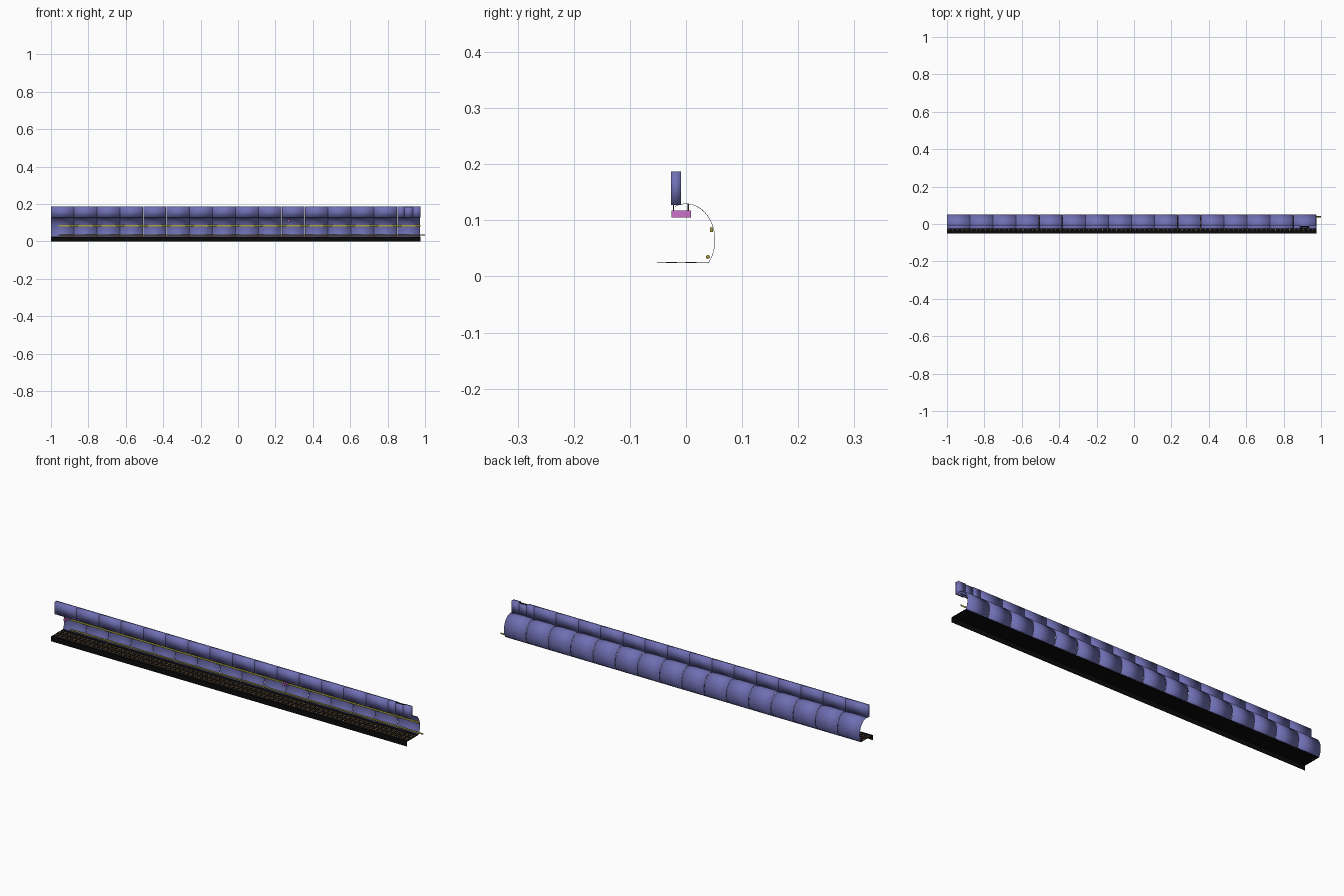
import bpy, bmesh, math

if "Cube" in bpy.data.objects:
    bpy.data.objects.remove(bpy.data.objects["Cube"])

N, X0, X1 = 16, -1.0, 0.975
SEG = (X1 - X0) / N
GAP = 0.0012


def mat(name, rgb):
    m = bpy.data.materials.new(name)
    m.diffuse_color = (*rgb, 1)
    m.use_nodes = True
    m.node_tree.nodes["Principled BSDF"].inputs["Base Color"].default_value = m.diffuse_color
    return m


BLUE = mat("blue_panel", (0.16, 0.16, 0.46))
BLACK = mat("black_floor", (0.003, 0.003, 0.003))
YELLOW = mat("yellow_pipe", (0.40, 0.36, 0.04))
BROWN = mat("brown_track", (0.35, 0.17, 0.05))
PINK = mat("pink_sign", (0.62, 0.16, 0.60))
DARK = mat("dark_metal", (0.03, 0.03, 0.04))


def finish(name, bm, material, smooth=False):
    bmesh.ops.recalc_face_normals(bm, faces=bm.faces)
    for f in bm.faces:
        f.smooth = smooth
    me = bpy.data.meshes.new(name)
    bm.to_mesh(me)
    bm.free()
    me.materials.append(material)
    ob = bpy.data.objects.new(name, me)
    bpy.context.collection.objects.link(ob)
    return ob


def box(name, lo, hi, material, smooth=False):
    bm = bmesh.new()
    bmesh.ops.create_cube(bm, size=1)
    for v in bm.verts:
        v.co = [(a + b) / 2 + c * (b - a) for a, b, c in zip(lo, hi, v.co)]
    return finish(name, bm, material, smooth)


def prism(name, loop, xa, xb, material, smooth=False):
    # closed (y, z) strip loop (outer then inner reversed) swept along x
    bm = bmesh.new()
    n = len(loop)
    a, b = [[bm.verts.new((x, y, z)) for y, z in loop] for x in (xa, xb)]
    for i in range(n):
        j = (i + 1) % n
        bm.faces.new((a[i], a[j], b[j], b[i]))
    for r in (a, b):
        for i in range(n // 2 - 1):
            bm.faces.new((r[i], r[i + 1], r[n - 2 - i], r[n - 1 - i]))
    return finish(name, bm, material, smooth)


def repeat(ob, count, step):
    m = ob.modifiers.new("repeat", 'ARRAY')
    m.count = count
    m.use_relative_offset = False
    m.use_constant_offset = True
    m.constant_offset_displace = (step, 0, 0)


def arc(ry, rz):
    angles = [math.radians(112 - i * 150 / 24) for i in range(25)]
    return [(ry * math.cos(a), 0.065 + rz * math.sin(a)) for a in angles]


# curved tunnel wall, one softly shaded thin panel repeated
wall = arc(0.052, 0.065) + arc(0.0512, 0.0642)[::-1]
repeat(prism("tunnel_wall_panel", wall, X0, X0 + SEG - GAP, BLUE, True), N, SEG)

# upper parapet panels, with a gap near the right end
repeat(box("parapet_panel", (X0, -0.027, 0.127), (X0 + SEG - GAP, -0.009, 0.187), BLUE, True),
       N - 1, SEG)
box("parapet_end_short", (X0 + 15 * SEG, -0.027, 0.127), (0.89, -0.009, 0.187), BLUE, True)
box("parapet_end_post", (0.935, -0.027, 0.127), (X1, -0.009, 0.187), BLUE, True)
box("parapet_gap_panel", (0.89, -0.023, 0.127), (0.935, -0.013, 0.185), BLUE, True)
box("parapet_gap_sill", (0.89, -0.020, 0.185), (0.935, -0.012, 0.1865), BLACK)

# floor and front skirt
T = 0.0006
prism("platform_floor", [(-0.052, 0), (-0.052, 0.025), (0.041, 0.025),
                         (0.041, 0.025 - T), (-0.052 + T, 0.025 - T), (-0.052 + T, 0)],
      X0, X1, BLACK)

# two tracks with rails and sleepers
for k, (ya, yb) in enumerate([(-0.035, -0.017), (0.0, 0.018)]):
    for j, y in enumerate((ya, yb)):
        box(f"track_{k}_rail_{j}", (X0, y - 0.0007, 0.025), (X1, y + 0.0007, 0.0255), BROWN)
    s = box(f"track_{k}_sleeper", (X0 + 0.005, ya, 0.025), (X0 + 0.008, yb, 0.0254), BROWN)
    repeat(s, 79, 0.025)

# wall pipe and square conduit
bm = bmesh.new()
bmesh.ops.create_cone(bm, cap_ends=True, segments=16, radius1=0.0035, radius2=0.0035, depth=1.96)
for v in bm.verts:
    v.co = (v.co.z + 0.02, 0.039 + v.co.x, 0.035 + v.co.y)
finish("wall_pipe", bm, YELLOW, True)
box("wall_conduit", (-0.96, 0.0425, 0.079), (X1, 0.0478, 0.087), YELLOW)

# hanging signs on paired rods
for k, x in enumerate((-0.945, 0.27)):
    box(f"sign_{k}", (x - 0.005, -0.026, 0.105), (x + 0.005, 0.009, 0.118), PINK)
    for j, y in enumerate((-0.022, 0.004)):
        box(f"sign_{k}_rod_{j}", (x - 0.001, y - 0.001, 0.118), (x + 0.001, y + 0.001, 0.129), DARK)
